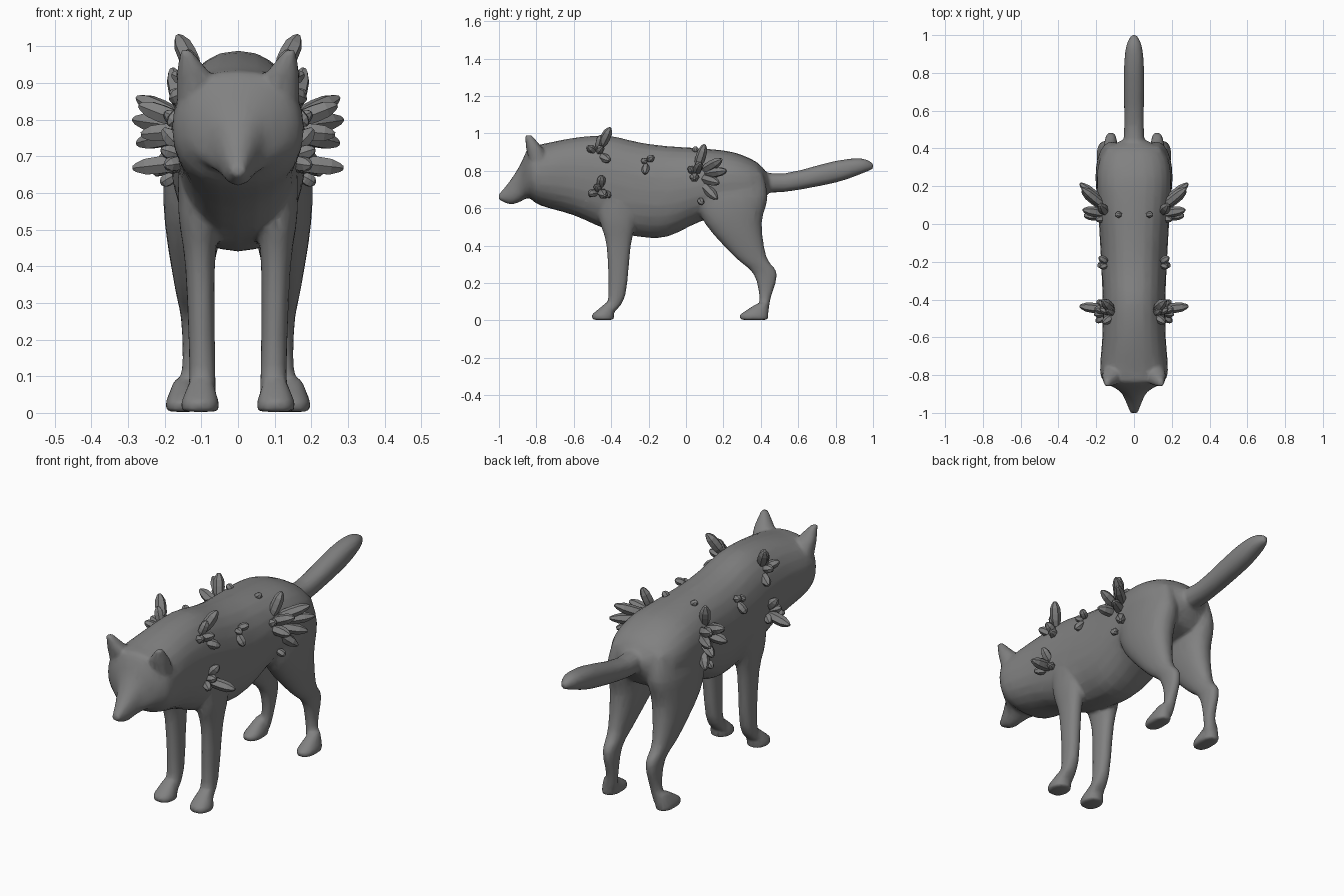
import bpy, bmesh, math
from mathutils import Vector

if "Cube" in bpy.data.objects:
    bpy.data.objects.remove(bpy.data.objects["Cube"])

N = 24
grey = bpy.data.materials.new("dark_grey")
grey.diffuse_color = (.22, .22, .22, 1)
grey.use_nodes = True
grey.node_tree.nodes["Principled BSDF"].inputs["Base Color"].default_value = grey.diffuse_color


def loft(bm, rings):
    """Skin a list of point loops and cap both ends."""
    loops = [[bm.verts.new(p) for p in r] for r in rings]
    n = len(loops[0])
    for a, b in zip(loops, loops[1:]):
        for i in range(n):
            j = (i + 1) % n
            bm.faces.new((a[i], a[j], b[j], b[i]))
    bm.faces.new(loops[0])
    bm.faces.new(loops[-1])


def spline(keys, steps=3):
    """Smoothly add in-between sections to a few key sections."""
    out = []
    last = len(keys) - 1
    for i in range(last):
        p0, p1, p2, p3 = (keys[max(0, min(last, i + d))] for d in (-1, 0, 1, 2))
        for s in range(steps):
            t = s / steps
            out.append([b + t * ((c - a) / 2 + t * (a - 2.5 * b + 2 * c - d / 2
                        + t * (1.5 * (b - c) + (d - a) / 2)))
                        for a, b, c, d in zip(p0, p1, p2, p3)])
    return out + [keys[-1]]


def circle(e=0.88):
    """Slightly squared unit circle."""
    for i in range(N):
        t = math.tau * i / N
        c, s = math.cos(t), math.sin(t)
        yield math.copysign(abs(c) ** e, c), math.copysign(abs(s) ** e, s)


def ring_y(y, top, bot, w):
    return [(w * a, y, (top + bot) / 2 + (top - bot) / 2 * b) for a, b in circle()]


def ring_z(side, z, y0, y1, x0, x1):
    return [(side * ((x0 + x1) / 2 + (x1 - x0) / 2 * a),
             (y0 + y1) / 2 + (y1 - y0) / 2 * b, z) for a, b in circle()]


def finish(bm, name):
    bmesh.ops.recalc_face_normals(bm, faces=bm.faces[:])
    me = bpy.data.meshes.new(name)
    bm.to_mesh(me)
    bm.free()
    me.materials.append(grey)
    ob = bpy.data.objects.new(name, me)
    bpy.context.collection.objects.link(ob)
    return ob


# Snout to rump, and tail: y, top z, bottom z, half width
trunk = [(-1, .675, .645, .02), (-.94, .747, .62, .043), (-.885, .835, .635, .075),
         (-.84, .925, .655, .15), (-.78, .94, .615, .18), (-.6, .976, .562, .168),
         (-.42, .988, .485, .166), (-.25, .952, .447, .172), (-.1, .932, .448, .18),
         (.08, .92, .53, .19), (.25, .9, .57, .197), (.38, .845, .6, .165),
         (.445, .77, .69, .06)]
tail = [(.36, .81, .69, .06), (.52, .785, .686, .052), (.8, .853, .737, .054),
        (.94, .866, .785, .042), (1, .84, .81, .014)]
# Limbs and ear: z, y range, x range
rear_leg = [(.79, .12, .41, .06, .165), (.66, .06, .437, .03, .2), (.52, .1, .405, .04, .2),
            (.34, .26, .43, .08, .172), (.25, .36, .487, .09, .155),
            (.12, .393, .453, .097, .153), (.04, .38, .44, .11, .18)]
front_leg = [(.75, -.47, -.27, .06, .16), (.55, -.465, -.265, .05, .163),
             (.4, -.425, -.295, .063, .144), (.13, -.415, -.325, .062, .133),
             (.04, -.44, -.39, .058, .14)]
ear = [(.84, -.835, -.73, .06, .167), (.92, -.855, -.765, .07, .168), (.99, -.862, -.825, .128, .158)]


def foot(toe, heel, x0, x1):
    """Wedge paw, pulled back toward the heel as it rises."""
    return [(z, toe + k * (heel - toe), heel, x0 + k * .03, x1 - k * .04)
            for z, k in ((.09, .6), (.055, .25), (.03, 0), (.003, .03))]


bm = bmesh.new()
for part in (trunk, tail):
    loft(bm, [ring_y(*r) for r in spline(part)])
for side in (1, -1):
    for part in (spline(rear_leg), spline(front_leg), ear,
                 foot(.285, .44, .108, .198), foot(-.505, -.385, .052, .155)):
        loft(bm, [ring_z(side, *r) for r in part])
body = finish(bm, "wolf_body")

# Fuse the parts into one skin, soften the joins, then thin it out
rm = body.modifiers.new("fuse", 'REMESH')
rm.mode = 'VOXEL'
rm.voxel_size = 0.009
rm.use_smooth_shade = True
sm = body.modifiers.new("soften", 'SMOOTH')
sm.factor = 0.5
sm.iterations = 6
dc = body.modifiers.new("thin", 'DECIMATE')
dc.ratio = 0.12


def crystal(bm, root, tip, side):
    """Stubby six-sided crystal; longer ones are thicker."""
    a, b = Vector(root), Vector(tip)
    a.yz = a.yz.lerp(b.yz, .3)
    a.x *= side
    b.x *= side
    r = min(.027, .013 + .13 * (b - a).length)
    q = (b - a).to_track_quat('Z', 'Y')
    rings = []
    for t in (0, .25, .5, .75, .93, 1):
        k = r * (1 - .75 * abs(2 * t - 1) ** 3 * (.5 if t < .5 else 1))
        rings.append([a.lerp(b, t) + q @ Vector((k * math.cos(i * math.pi / 3),
                      k * math.sin(i * math.pi / 3), 0)) for i in range(6)])
    loft(bm, rings)


def cluster(name, root, tips):
    """Crystals fanning out from one root, on both flanks."""
    for side, label in ((1, "right"), (-1, "left")):
        bm = bmesh.new()
        for tip in tips:
            crystal(bm, root, tip, side)
        finish(bm, name + "_" + label)


cluster("shoulder_crystals", (.115, -.475, .89),
        [(.165, -.405, 1.03), (.14, -.455, .99), (.165, -.525, .93), (.185, -.41, .855),
         (.18, -.45, .925)])
cluster("chest_crystals", (.15, -.46, .69),
        [(.287, -.435, .668), (.205, -.45, .775), (.2, -.52, .675), (.195, -.405, .665),
         (.21, -.48, .72)])
cluster("rib_crystals", (.145, -.21, .85), [(.185, -.175, .875), (.18, -.23, .855), (.19, -.22, .785)])
cluster("hip_crystals", (.15, .045, .775),
        [(.18, .1, .94), (.275, .19, .86), (.285, .215, .8), (.275, .175, .735),
         (.27, .075, .84), (.265, .045, .76), (.225, .165, .65), (.2, .02, .82)])
cluster("low_hip_crystal", (.175, .07, .655), [(.21, .085, .625)])
cluster("back_crystal", (.07, .05, .89), [(.095, .05, .925)])
